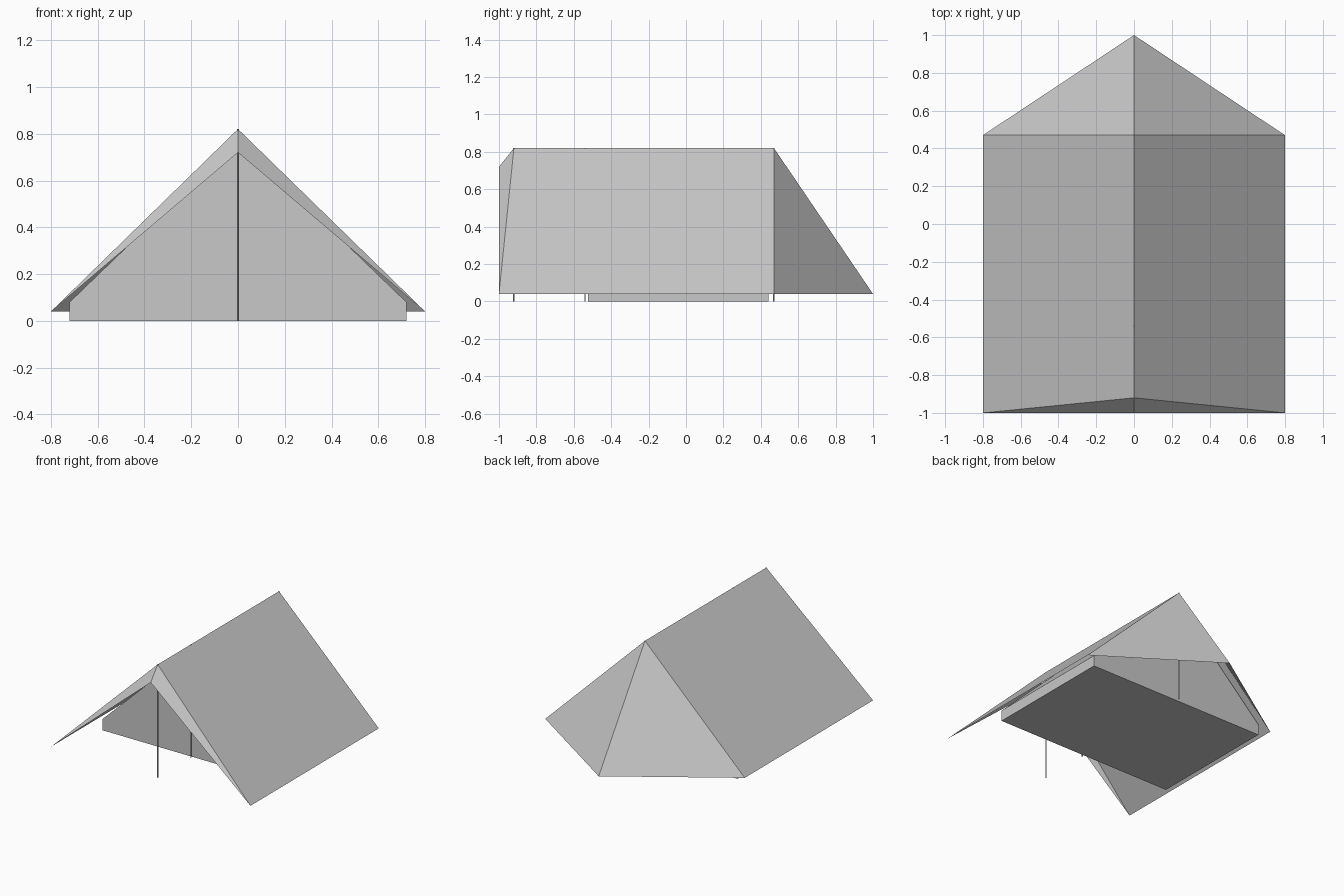
import bpy
import bmesh

cube = bpy.data.objects.get("Cube")
if cube:
    bpy.data.objects.remove(cube, do_unlink=True)

# One plain grey for cloth and poles
grey = bpy.data.materials.new("light_grey")
grey.use_nodes = True
colour = (0.58, 0.58, 0.58, 1)
grey.diffuse_color = colour
grey.node_tree.nodes["Principled BSDF"].inputs["Base Color"].default_value = colour

HALF_WIDTH, EAVE_Z, RIDGE_Z = 0.8, 0.04, 0.82
FRONT, RIDGE_FRONT, RIDGE_BACK, BACK = -1.0, -0.92, 0.47, 1.0


def add_object(name, bm):
    mesh = bpy.data.meshes.new(name)
    bm.to_mesh(mesh)
    bm.free()
    mesh.materials.append(grey)
    obj = bpy.data.objects.new(name, mesh)
    bpy.context.collection.objects.link(obj)
    return obj


# Outer fly: an open sheet, one half panel set mirrored across the ridge
bm = bmesh.new()
ridge_front = bm.verts.new((0, RIDGE_FRONT, RIDGE_Z))
ridge_back = bm.verts.new((0, RIDGE_BACK, RIDGE_Z))
eave_front = bm.verts.new((HALF_WIDTH, FRONT, EAVE_Z))
eave_back = bm.verts.new((HALF_WIDTH, RIDGE_BACK, EAVE_Z))
brow = bm.verts.new((0, FRONT, 0.72))
tail = bm.verts.new((0, BACK, EAVE_Z))
bm.faces.new((ridge_front, eave_front, eave_back, ridge_back))
bm.faces.new((ridge_front, brow, eave_front))
bm.faces.new((ridge_back, eave_back, tail))
fly = add_object("fly_sheet", bm)
mirror = fly.modifiers.new("Mirror", "MIRROR")
mirror.use_axis[0] = True

# Inner tent: a five-sided profile extruded along the ridge
bm = bmesh.new()
profile = [(-0.72, 0), (0.72, 0), (0.72, 0.08), (0, 0.775), (-0.72, 0.08)]
front_wall = bm.faces.new([bm.verts.new((x, -0.525, z)) for x, z in profile])
extruded = bmesh.ops.extrude_face_region(bm, geom=[front_wall], use_keep_orig=True)
moved = [v for v in extruded["geom"] if isinstance(v, bmesh.types.BMVert)]
bmesh.ops.translate(bm, verts=moved, vec=(0, 0.965, 0))
bmesh.ops.recalc_face_normals(bm, faces=bm.faces)
add_object("inner_tent", bm)

# Upright poles under the ridge
for name, y in (("front_pole", RIDGE_FRONT), ("middle_pole", -0.54), ("back_pole", RIDGE_BACK)):
    bm = bmesh.new()
    bmesh.ops.create_cone(bm, cap_ends=True, segments=8, radius1=0.004,
                          radius2=0.004, depth=RIDGE_Z)
    pole = add_object(name, bm)
    pole.location = (0, y, RIDGE_Z / 2)
